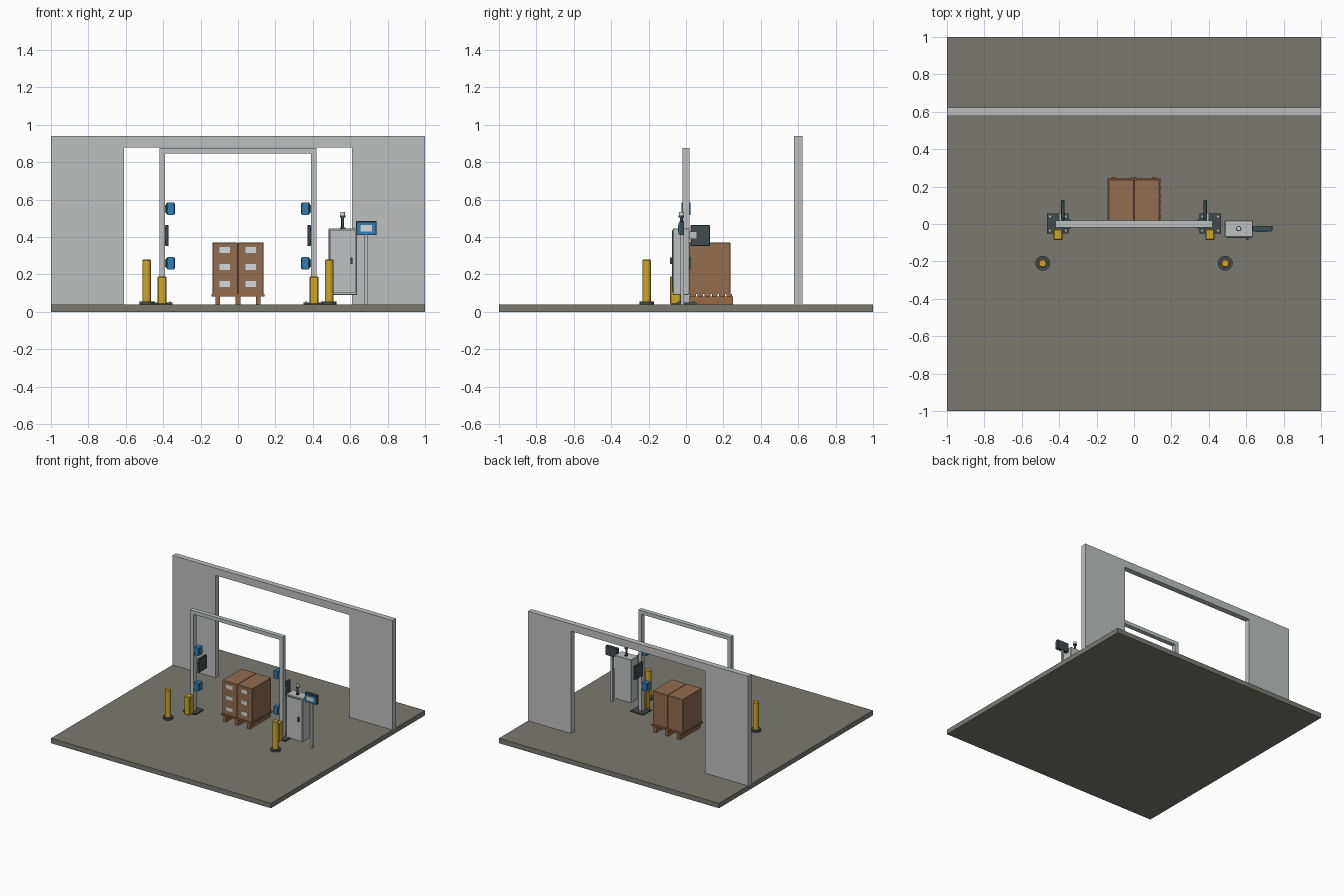
import bpy, bmesh, math
from mathutils import Matrix

if "Cube" in bpy.data.objects:
    bpy.data.objects.remove(bpy.data.objects["Cube"])


def lin(c):
    c /= 255
    return c / 12.92 if c <= 0.04045 else ((c + 0.055) / 1.055) ** 2.4


def material(name, r, g, b):
    m = bpy.data.materials.new(name)
    m.diffuse_color = (lin(r), lin(g), lin(b), 1)
    m.use_nodes = True
    m.node_tree.nodes["Principled BSDF"].inputs["Base Color"].default_value = m.diffuse_color
    return m


CONCRETE = material("concrete", 122, 122, 113)
WALL = material("wall grey", 190, 192, 191)
STEEL = material("light steel", 190, 193, 193)
DARK = material("dark grey", 66, 75, 80)
YELLOW = material("safety yellow", 208, 168, 38)
BLUE = material("blue", 48, 126, 178)
CARD = material("cardboard", 146, 108, 78)
WOOD = material("pallet wood", 152, 106, 68)
LABEL = material("label white", 214, 217, 218)


def finish(name, bm, mat, bevel=0, segments=1):
    me = bpy.data.meshes.new(name)
    bm.to_mesh(me)
    bm.free()
    me.materials.append(mat)
    ob = bpy.data.objects.new(name, me)
    bpy.context.collection.objects.link(ob)
    if bevel:
        mod = ob.modifiers.new("bevel", 'BEVEL')
        mod.width, mod.segments = bevel, segments
    return ob


def box(name, mat, x, y, z, bevel=0):
    """Box from (min, max) pairs."""
    bm = bmesh.new()
    size = [abs(b - a) for a, b in (x, y, z)]
    mid = [(a + b) / 2 for a, b in (x, y, z)]
    bmesh.ops.create_cube(bm, size=1, matrix=Matrix.Translation(mid) @ Matrix.Diagonal((*size, 1)))
    return finish(name, bm, mat, bevel)


def cyl(name, mat, x, y, z, r, r2=None, sides=24):
    bm = bmesh.new()
    bmesh.ops.create_cone(bm, cap_ends=True, segments=sides, radius1=r, radius2=r if r2 is None else r2,
                          depth=z[1] - z[0], matrix=Matrix.Translation((x, y, (z[0] + z[1]) / 2)))
    for f in bm.faces:
        f.smooth = len(f.verts) == 4
    for e in bm.edges:
        e.smooth = all(f.smooth for f in e.link_faces)
    return finish(name, bm, mat)


# floor slab and wall with doorway
box("floor", CONCRETE, (-1, 1), (-1, 1), (0, 0.04))
profile = [(-1, .04), (-.61, .04), (-.61, .88), (.61, .88), (.61, .04), (1, .04), (1, .94), (-1, .94)]
bm = bmesh.new()
face = bm.faces.new([bm.verts.new((x, 0.578, z)) for x, z in profile])
ext = bmesh.ops.extrude_face_region(bm, geom=[face])
bmesh.ops.translate(bm, vec=(0, 0.045, 0), verts=[v for v in ext["geom"] if isinstance(v, bmesh.types.BMVert)])
bmesh.ops.recalc_face_normals(bm, faces=bm.faces)
finish("doorway_wall", bm, WALL)

# portal crossbeam
box("portal_beam", STEEL, (-0.42, 0.42), (-0.018, 0.018), (0.846, 0.876))

# mirrored portal sides
for s, side in ((-1, "left"), (1, "right")):
    def X(a, b):
        return tuple(sorted((s * a, s * b)))
    box(side + "_post", STEEL, X(0.39, 0.42), (-0.018, 0.018), (0.05, 0.846))
    box(side + "_base_plate", DARK, X(0.35, 0.465), (-0.05, 0.055), (0.04, 0.05))
    for bx in (0.365, 0.45):
        for by in (-0.035, 0.04):
            cyl(side + "_anchor_bolt", STEEL, s * bx, by, (0.05, 0.056), 0.006, sides=6)
    box(side + "_post_guard", YELLOW, X(0.382, 0.431), (-0.085, -0.028), (0.04, 0.19), 0.005)

    # reader box behind the post
    box(side + "_reader", DARK, X(0.371, 0.39), (0.025, 0.128), (0.352, 0.465), 0.003)
    box(side + "_reader_bracket", STEEL, X(0.388, 0.4), (0.015, 0.06), (0.39, 0.43))

    # antennas with tapered inner face
    for zc in (0.26, 0.552):
        box(side + "_antenna_bracket", DARK, X(0.38, 0.392), (-0.02, 0.02), (zc - 0.02, zc + 0.02))
        bm = bmesh.new()
        bmesh.ops.create_cube(bm, size=1, matrix=Matrix.Translation((s * 0.36, 0, zc))
                              @ Matrix.Diagonal((0.048, 0.05, 0.066, 1)))
        inner = [f for f in bm.faces if f.normal.x * -s > 0.9 or f.normal.x * s > 0.9]
        bmesh.ops.bevel(bm, geom=list({e for f in inner for e in f.edges}), offset=0.007,
                        segments=1, affect='EDGES')
        finish(side + "_antenna", bm, BLUE)

    # bollard
    bx = s * 0.488
    cyl(side + "_bollard_base", DARK, bx, -0.21, (0.04, 0.055), 0.039)
    cyl(side + "_bollard", YELLOW, bx, -0.21, (0.055, 0.274), 0.023)
    cyl(side + "_bollard_cap", YELLOW, bx, -0.21, (0.274, 0.281), 0.023, 0.018)

# pallet
for xc in (-0.108, 0, 0.108):
    box("pallet_runner", WOOD, (xc - 0.013, xc + 0.013), (-0.018, 0.25), (0.04, 0.083))
pitch = 0.27 / 7
for i in range(7):
    y0 = -0.02 + i * pitch
    box("pallet_slat", WOOD, (-0.143, 0.143), (y0 + 0.004, y0 + pitch - 0.004), (0.083, 0.095))

# cartons and labels
for x0 in (-0.137, 0.001):
    box("carton_stack", CARD, (x0, x0 + 0.136), (-0.01, 0.238), (0.095, 0.37), 0.002)
for xc in (-0.071, 0.068):
    for zc in (0.148, 0.24, 0.331):
        box("carton_label", LABEL, (xc - 0.028, xc + 0.028), (-0.013, -0.009), (zc - 0.016, zc + 0.016))

# control cabinet
box("cabinet", STEEL, (0.485, 0.637), (-0.07, 0.02), (0.09, 0.446), 0.003)
box("cabinet_seal", DARK, (0.495, 0.628), (-0.0715, -0.069), (0.103, 0.437))
box("cabinet_door", STEEL, (0.498, 0.625), (-0.076, -0.07), (0.106, 0.434))
box("cabinet_handle", DARK, (0.602, 0.612), (-0.086, -0.075), (0.255, 0.292))

# signal lamp on the cabinet
cyl("lamp_foot", DARK, 0.56, -0.025, (0.446, 0.452), 0.014)
cyl("lamp_stem", DARK, 0.56, -0.025, (0.45, 0.505), 0.008)
cyl("lamp_collar", DARK, 0.56, -0.025, (0.505, 0.516), 0.014)
cyl("lamp_lens", LABEL, 0.56, -0.025, (0.516, 0.535), 0.013, 0.011)

# operator display on a pole
box("display_pole", STEEL, (0.676, 0.695), (-0.03, -0.012), (0.04, 0.415))
box("display_case", DARK, (0.632, 0.74), (-0.036, -0.01), (0.41, 0.486), 0.002)
box("display_front", BLUE, (0.635, 0.737), (-0.04, -0.035), (0.413, 0.476))
box("display_screen", LABEL, (0.655, 0.716), (-0.043, -0.039), (0.431, 0.464))
